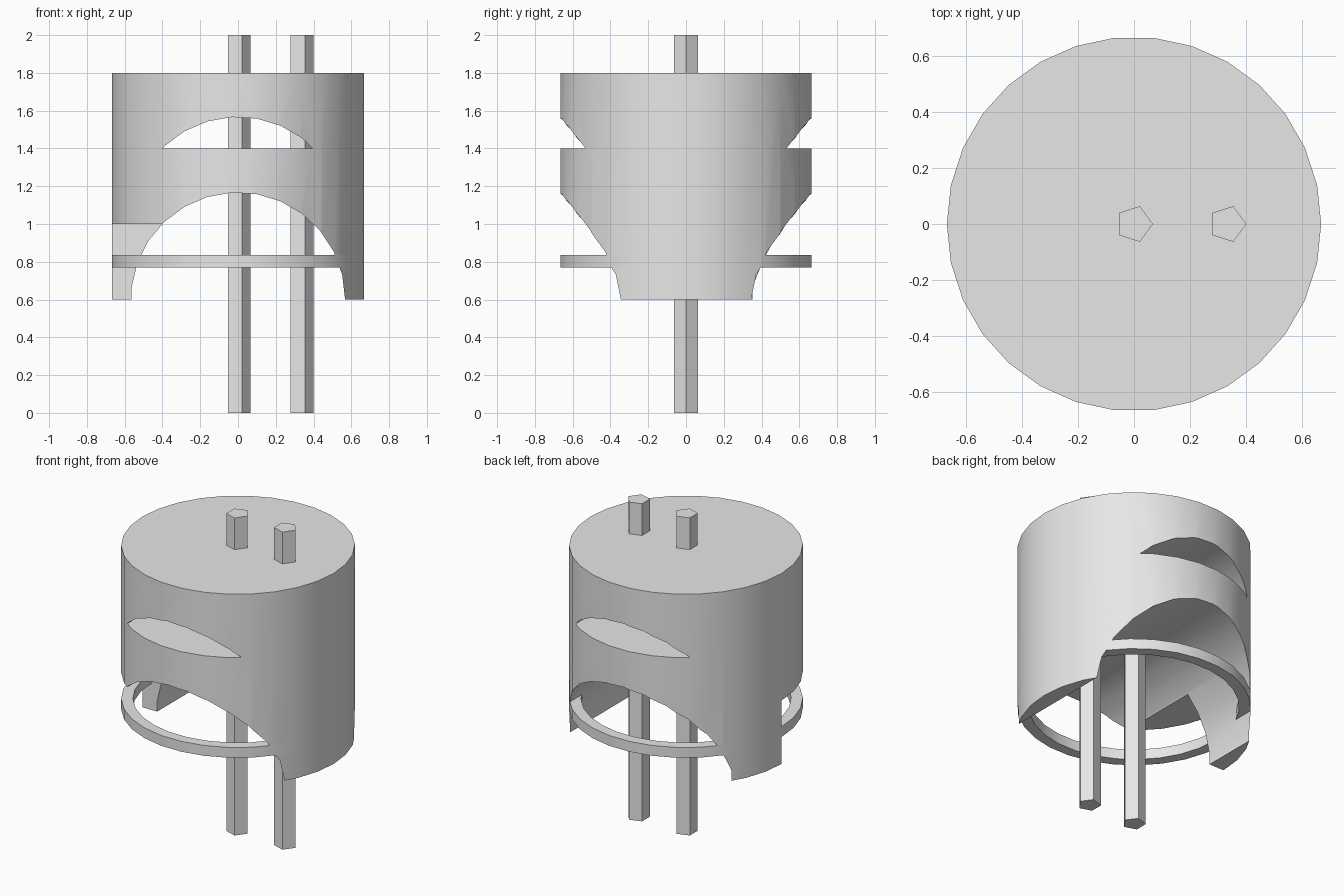
import bpy
import bmesh
from math import cos, sin, tau, radians

if "Cube" in bpy.data.objects:
    bpy.data.objects.remove(bpy.data.objects["Cube"], do_unlink=True)

R = 0.667          # piston radius
BORE = 0.567       # arch radius
grey = bpy.data.materials.new("plain_grey")
grey.use_nodes = True
grey.diffuse_color = (0.8, 0.8, 0.8, 1)
grey.node_tree.nodes["Principled BSDF"].inputs["Base Color"].default_value = (0.8, 0.8, 0.8, 1)


def finish(name, bm):
    bmesh.ops.recalc_face_normals(bm, faces=bm.faces)
    mesh = bpy.data.meshes.new(name)
    bm.to_mesh(mesh)
    bm.free()
    mesh.materials.append(grey)
    obj = bpy.data.objects.new(name, mesh)
    bpy.context.collection.objects.link(obj)
    return obj


def prism(points, direction):
    bm = bmesh.new()
    face = bm.faces.new([bm.verts.new(p) for p in points])
    ext = bmesh.ops.extrude_face_region(bm, geom=[face])
    verts = [v for v in ext["geom"] if isinstance(v, bmesh.types.BMVert)]
    bmesh.ops.translate(bm, verts=verts, vec=direction)
    return bm


def circle(radius, sides):
    return [(radius * cos(tau * i / sides), radius * sin(tau * i / sides)) for i in range(sides)]


def pillar(name, x, radius, sides, z0, z1):
    points = [(x + a, b, z0) for a, b in circle(radius, sides)]
    return finish(name, prism(points, (0, 0, z1 - z0)))


def arch(name, z, floor=None):
    bm = prism([(a, -1, z + b) for a, b in circle(BORE, 27)], (0, 2, 0))
    if floor is not None:
        # keep only the part above a flat floor
        bmesh.ops.bisect_plane(bm, geom=bm.verts[:] + bm.edges[:] + bm.faces[:],
                               plane_co=(0, 0, floor), plane_no=(0, 0, -1), clear_outer=True)
        bmesh.ops.holes_fill(bm, edges=[e for e in bm.edges if e.is_boundary])
    return finish(name, bm)


def smooth(obj):
    bpy.ops.object.select_all(action="DESELECT")
    obj.select_set(True)
    bpy.context.view_layer.objects.active = obj
    bpy.ops.object.shade_smooth_by_angle(angle=radians(30))


# Piston body with a lower arch, an upper slot and one missing lower corner
body = pillar("piston_body", 0, R, 30, 0.6, 1.8)
corner = [(-1, -1, 0.4), (0, -1, 0.4), (0, 0, 0.4), (-1, 0, 0.4)]
cutters = [arch("arch_cutter", 0.6),
           arch("slot_cutter", 1.0, 1.4),
           finish("corner_cutter", prism(corner, (0, 0, 0.6)))]
bpy.context.view_layer.objects.active = body
for cutter in cutters:
    mod = body.modifiers.new(cutter.name, "BOOLEAN")
    mod.operation = "DIFFERENCE"
    mod.solver = "EXACT"
    mod.object = cutter
    bpy.ops.object.modifier_apply(modifier=mod.name)
for cutter in cutters:
    bpy.data.objects.remove(cutter, do_unlink=True)
smooth(body)

# Square-section ring
bm = bmesh.new()
section = [(0.6, 0.77), (R, 0.77), (R, 0.835), (0.6, 0.835)]
verts = [bm.verts.new((r, 0, z)) for r, z in section]
edges = [bm.edges.new((verts[i], verts[(i + 1) % 4])) for i in range(4)]
bmesh.ops.spin(bm, geom=verts + edges, cent=(0, 0, 0), axis=(0, 0, 1),
               angle=tau, steps=30, use_merge=True)
bmesh.ops.remove_doubles(bm, verts=bm.verts, dist=0.0001)
smooth(finish("piston_ring", bm))

# Five-sided rods
for name, x in (("centre_rod", 0), ("side_rod", 0.333)):
    pillar(name, x, 0.067, 5, 0, 2)
